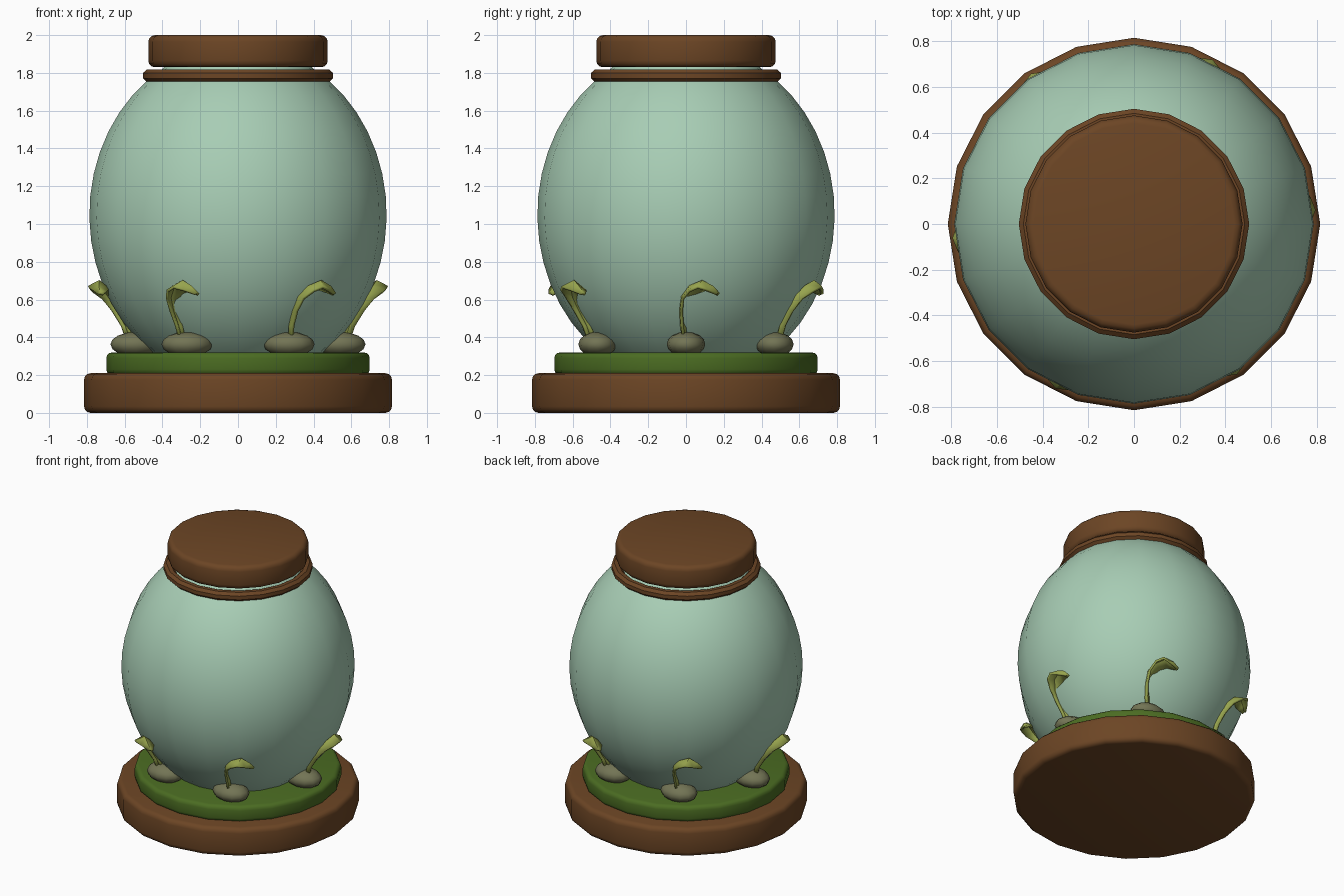
import bpy, bmesh
from math import sin, cos, pi, radians, sqrt
from mathutils import Vector, Matrix

old = bpy.data.objects.get("Cube")
if old:
    bpy.data.objects.remove(old)

SIDES = 20


def material(name, rgb):
    m = bpy.data.materials.new(name)
    m.use_nodes = True
    m.diffuse_color = (*rgb, 1)
    m.node_tree.nodes["Principled BSDF"].inputs["Base Color"].default_value = (*rgb, 1)
    return m


wood = material("brown wood", (0.15, 0.06, 0.018))
moss_green = material("moss green", (0.07, 0.15, 0.016))
glass = material("pale green glass", (0.39, 0.61, 0.46))
stone_grey = material("stone grey", (0.17, 0.175, 0.09))
leaf_green = material("leaf green", (0.31, 0.37, 0.075))


def finish(name, bm, mat, angle=40):
    bmesh.ops.recalc_face_normals(bm, faces=bm.faces)
    mesh = bpy.data.meshes.new(name)
    bm.to_mesh(mesh)
    bm.free()
    mesh.materials.append(mat)
    obj = bpy.data.objects.new(name, mesh)
    bpy.context.collection.objects.link(obj)
    bpy.ops.object.select_all(action="DESELECT")
    obj.select_set(True)
    bpy.context.view_layer.objects.active = obj
    bpy.ops.object.shade_smooth_by_angle(angle=radians(angle))
    return obj


def lathe(name, profile, mat, closed=False, caps=True):
    """Turn (radius, height) points around the z axis."""
    bm = bmesh.new()
    rings = [[bm.verts.new((r * cos(2 * pi * i / SIDES), r * sin(2 * pi * i / SIDES), z))
              for i in range(SIDES)] for r, z in profile]
    pairs = list(zip(rings, rings[1:]))
    if closed:
        pairs.append((rings[-1], rings[0]))
    for a, b in pairs:
        for i in range(SIDES):
            j = (i + 1) % SIDES
            bm.faces.new((a[i], a[j], b[j], b[i]))
    if caps and not closed:
        bm.faces.new(rings[0])
        bm.faces.new(rings[-1])
    return finish(name, bm, mat)


def rounded_disc(name, radius, low, high, edge, mat):
    arc = [(radius - edge * (1 - sin(a)), edge * (1 - cos(a)))
           for a in (0, pi / 6, pi / 3, pi / 2)]
    profile = [(r, low + h) for r, h in arc] + [(r, high - h) for r, h in reversed(arc)]
    return lathe(name, profile, mat)


# Wooden base, moss bed and stopper
rounded_disc("base", 0.815, 0.0, 0.21, 0.035, wood)
rounded_disc("moss_bed", 0.697, 0.2, 0.32, 0.03, moss_green)
rounded_disc("stopper", 0.475, 1.83, 2.0, 0.035, wood)

# Glass jar: an egg-like bowl with an open neck
jar_profile = []
for k in range(19):
    z = 1.05 - 0.897 * cos(radians(12 + k * (150 - 12) / 18))
    jar_profile.append((0.787 * sqrt(1 - ((z - 1.05) / 0.897) ** 2), z))
jar_profile.append((0.39, 1.84))
jar = lathe("glass_jar", jar_profile, glass, caps=False)
shell = jar.modifiers.new("thickness", "SOLIDIFY")
shell.thickness = 0.025
shell.offset = -1

# Collar ring around the neck
collar = [(0.47 + 0.037 * cos(a), 1.785 + 0.035 * sin(a))
          for a in (pi / 8 + k * pi / 4 for k in range(8))]
lathe("neck_ring", collar, wood, closed=True)

# Sprout centre line: outward, sideways, height, half width
SPROUT = [
    (0.565, -0.01, 0.37, 0.020), (0.595, -0.02, 0.46, 0.022),
    (0.640, -0.025, 0.54, 0.026), (0.685, -0.015, 0.61, 0.034),
    (0.720, 0.025, 0.66, 0.052), (0.735, 0.085, 0.685, 0.058),
    (0.735, 0.135, 0.66, 0.040), (0.728, 0.17, 0.63, 0.012),
]


def sprout(name, angle):
    """A curling leaf blade with a folded middle."""
    bm = bmesh.new()
    across = Vector((0.92, -0.38, 0.1))
    rows = []
    for i, (u, t, z, half) in enumerate(SPROUT):
        mid = Vector((u, t, z))
        ahead = Vector(SPROUT[min(i + 1, len(SPROUT) - 1)][:3])
        behind = Vector(SPROUT[max(i - 1, 0)][:3])
        up = across.cross(ahead - behind).normalized() * -half * 0.45
        if up.z < 0:
            up.negate()
        rows.append([bm.verts.new(p) for p in
                     (mid - across * half - up, mid + up * 0.4, mid + across * half - up)])
    for a, b in zip(rows, rows[1:]):
        for k in range(2):
            bm.faces.new((a[k], a[k + 1], b[k + 1], b[k]))
    bmesh.ops.rotate(bm, verts=bm.verts, matrix=Matrix.Rotation(angle, 3, "Z"))
    obj = finish(name, bm, leaf_green)
    body = obj.modifiers.new("thickness", "SOLIDIFY")
    body.thickness = 0.016
    body.offset = 0


def stone(name, angle):
    bm = bmesh.new()
    place = Matrix.Translation((0.54 * cos(angle), 0.54 * sin(angle), 0.363))
    bmesh.ops.create_uvsphere(bm, u_segments=12, v_segments=8, radius=1,
                              matrix=place @ Matrix.Diagonal((0.135, 0.102, 0.066, 1)))
    finish(name, bm, stone_grey, 60)


# Six stones, each with a sprout, evenly around the jar
for n in range(6):
    stone(f"stone_{n + 1}", n * pi / 3)
    sprout(f"sprout_{n + 1}", n * pi / 3)
